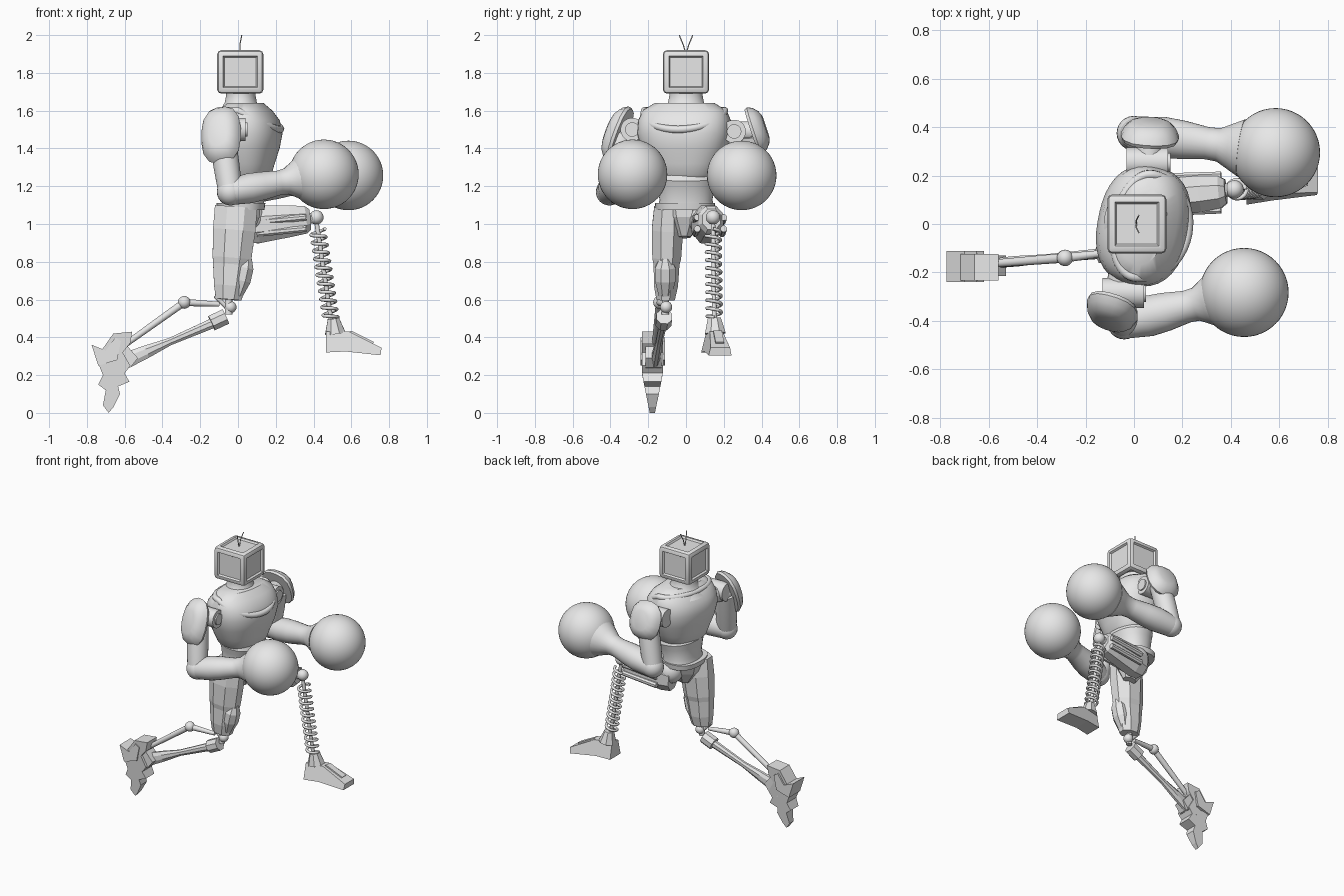
import bpy, bmesh, math
from mathutils import Vector

default = bpy.data.objects.get("Cube")
if default:
    bpy.data.objects.remove(default)

grey = bpy.data.materials.new("plain grey")
grey.use_nodes = True
grey.diffuse_color = (.8, .8, .8, 1)
grey.node_tree.nodes["Principled BSDF"].inputs["Base Color"].default_value = (.8, .8, .8, 1)


def finish(name, bm, smooth=True):
    bmesh.ops.recalc_face_normals(bm, faces=bm.faces)
    mesh = bpy.data.meshes.new(name)
    bm.to_mesh(mesh)
    bm.free()
    mesh.materials.append(grey)
    ob = bpy.data.objects.new(name, mesh)
    bpy.context.collection.objects.link(ob)
    if smooth:
        bpy.ops.object.select_all(action='DESELECT')
        ob.select_set(True)
        bpy.context.view_layer.objects.active = ob
        bpy.ops.object.shade_smooth_by_angle(angle=math.radians(35))
    return ob


def loft(name, a, b, sections, n=24, power=2, smooth=True):
    """Rings (t, half width, half height) along a-b; power above 2 gives boxier rings."""
    a, b = Vector(a), Vector(b)
    d = (b - a).normalized()
    ref = Vector((1, 0, 0)) if abs(d.y) > .75 else Vector((0, 1, 0))
    u = (ref - d * ref.dot(d)).normalized()
    v = d.cross(u)
    bm = bmesh.new()
    rings = []
    for t, w, h in sections:
        ring = []
        for i in range(n):
            ang = math.tau * (i + .5) / n
            c, s = math.cos(ang), math.sin(ang)
            k = (abs(c) ** power + abs(s) ** power) ** (-1 / power)
            ring.append(bm.verts.new(a.lerp(b, t) + u * w * k * c + v * h * k * s))
        rings.append(ring)
    for low, high in zip(rings, rings[1:]):
        for i in range(n):
            j = (i + 1) % n
            bm.faces.new((low[i], low[j], high[j], high[i]))
    bm.faces.new(rings[0])
    bm.faces.new(rings[-1])
    return finish(name, bm, smooth)


def rod(name, a, b, r, end=None, n=16, **kw):
    end = end or r
    return loft(name, a, b, [(0, r, r), (1, end, end)], n, **kw)


def ball(name, centre, r, n=24):
    bm = bmesh.new()
    bmesh.ops.create_uvsphere(bm, u_segments=n * 2, v_segments=n, radius=r)
    bmesh.ops.translate(bm, verts=bm.verts, vec=centre)
    return finish(name, bm)


def slab(name, outline, span):
    """Side outline in x and z, given its y extent by span(x, z)."""
    bm = bmesh.new()
    sides = [[bm.verts.new((x, span(x, z)[k], z)) for x, z in outline] for k in (0, 1)]
    bm.faces.new(sides[0])
    bm.faces.new(sides[1])
    for i in range(len(outline)):
        p, q = sides
        bm.faces.new((p[i - 1], p[i], q[i], q[i - 1]))
    return finish(name, bm, False)


def tube(name, points, r, cyclic=False):
    curve = bpy.data.curves.new(name, 'CURVE')
    curve.dimensions = '3D'
    curve.bevel_depth = r
    curve.bevel_resolution = 2
    curve.use_fill_caps = True
    spline = curve.splines.new('POLY')
    spline.points.add(len(points) - 1)
    for point, co in zip(spline.points, points):
        point.co = (*co, 1)
    spline.use_cyclic_u = cyclic
    spline.use_smooth = True
    curve.materials.append(grey)
    ob = bpy.data.objects.new(name, curve)
    bpy.context.collection.objects.link(ob)
    bpy.ops.object.select_all(action='DESELECT')
    ob.select_set(True)
    bpy.context.view_layer.objects.active = ob
    bpy.ops.object.convert(target='MESH')
    return bpy.context.object


# Head: bevelled box with a recessed panel on every side
bm = bmesh.new()
bmesh.ops.create_cube(bm, size=1)
for vert in bm.verts:
    vert.co = Vector((vert.co.x * .245 + .012, vert.co.y * .245, vert.co.z * .23 + 1.805))
bmesh.ops.bevel(bm, geom=bm.edges[:], offset=.022, segments=2, affect='EDGES', profile=.5)
panels = [f for f in bm.faces if f.calc_area() > .02]
bmesh.ops.inset_individual(bm, faces=panels, thickness=.014, depth=0)
bmesh.ops.inset_individual(bm, faces=panels, thickness=.01, depth=-.012)
finish("head", bm)
for side in (-1, 1):
    tube("antenna", [(.01, 0, 1.9), (.01, side * .015, 1.95), (.02, side * .036, 2)], .003)

# Neck, chest, collar and waist
loft("neck", (.015, 0, 1.57), (.015, 0, 1.72),
     [(0, .16, .14), (.25, .12, .105), (.5, .095, .085), (.75, .088, .078), (1, .09, .08)], 32)
chest = [loft("chest", (.04, 0, 1.24), (.04, 0, 1.64),
              [(0, .15, .115), (.06, .17, .135), (.2, .195, .15), (.4, .23, .175), (.6, .25, .19),
               (.77, .245, .175), (.9, .225, .135), (1, .16, .09)], 40, 2.4)]
collar = []
for i in range(48):
    ang = math.tau * i / 48
    c = math.cos(ang)
    collar.append((.04 + (.185 if c > 0 else .12) * c, .215 * math.sin(ang), 1.6 - .1 * max(c, 0)))
chest.append(tube("collar", collar, .02, True))
for ob in chest:
    ob.rotation_euler.z = math.radians(-11)
loft("abdomen", (.025, 0, 1.09), (.045, 0, 1.28),
     [(0, .15, .115), (.2, .14, .11), (.6, .155, .125), (.8, .165, .135), (1, .15, .12)], 32, 2.3)
loft("hip_belt", (.015, -.005, 1.075), (.015, -.005, 1.11), [(0, .155, .125), (1, .16, .13)], 32, 2.5)
loft("pelvis", (.01, -.01, 1.09), (.03, -.01, .93),
     [(0, .12, .11), (.4, .1, .1), (1, .035, .045)], 8, 3, False)

# Arms: shoulder, pad, upper arm, forearm and glove
arms = {
    "right": dict(joint=(-.04, -.285, 1.5), pad=(-.085, -.34, 1.465), out=(-.3, -.9, .33), size=(.11, .16),
                  elbow=(-.04, -.405, 1.17), glove=(.455, -.283, 1.263)),
    "left": dict(joint=(.06, .255, 1.49), pad=(.065, .35, 1.49), out=(.05, .9, .3), size=(.12, .13),
                 elbow=(0, .375, 1.18), glove=(.585, .295, 1.257)),
}
for side, arm in arms.items():
    joint, pad, out = (Vector(arm[k]) for k in ("joint", "pad", "out"))
    x = Vector((.09, 0, 0))
    rod(side + "_shoulder_joint", joint - x, joint + x * .9, .062, n=24)
    rod(side + "_shoulder_hub", joint, joint + x, .038, n=24)
    rod(side + "_shoulder_axle", (joint.x, joint.y * .6, joint.z), pad, .055)
    w, h = arm["size"]
    loft(side + "_shoulder_pad", pad, pad + out * .08,
         [(0, w * .95, h * .95), (.2, w, h), (.55, w * .9, h * .9), (.85, w * .7, h * .7), (1, w * .45, h * .5)],
         16, 2.6)
    loft(side + "_upper_arm", (pad.x, pad.y * .98, 1.47), arm["elbow"],
         [(0, .07, .07), (.5, .072, .07), (1, .065, .065)])
    ball(side + "_elbow", arm["elbow"], .072, 12)
    loft(side + "_forearm", arm["elbow"], arm["glove"],
         [(0, .07, .07), (.2, .085, .08), (.35, .08, .075), (.52, .067, .065), (.6, .07, .07),
          (.68, .095, .095), (.76, .12, .12)])
    ball(side + "_glove", arm["glove"], .184)

# Right leg: faceted thigh and a linkage shin stretched backwards
loft("right_thigh", (-.01, -.095, 1.09), (-.05, -.108, .6),
     [(0, .075, .115), (.25, .085, .115), (.55, .078, .105), (.62, .07, .1), (.85, .065, .085), (1, .05, .07)],
     8, 3, False)
loft("right_knee_guard", (.045, -.11, .82), (0, -.11, .62),
     [(0, .03, .03), (.25, .055, .05), (.6, .055, .05), (1, .035, .025)], 8, 3, False)
ball("right_knee", (-.04, -.105, .56), .032, 12)
rod("knee_pin", (-.05, -.108, .62), (-.05, -.11, .52), .02)
rod("knee_socket", (-.065, -.115, .51), (-.14, -.12, .475), .042, power=4, smooth=False, n=8)
rod("knee_strut", (-.04, -.108, .54), (-.12, -.115, .62), .012)
loft("shin_bar", (-.11, -.12, .485), (-.61, -.165, .27),
     [(0, .022, .028), (.5, .018, .02), (.75, .022, .035), (1, .02, .045)], 8, 3, False)
rod("upper_link", (-.1, -.118, .575), (-.285, -.14, .585), .013, .02)
ball("link_hinge", (-.285, -.14, .585), .034, 10)
rod("rear_link", (-.285, -.14, .585), (-.6, -.165, .36), .02, .016)

# Right foot: toes pointing down
slab("right_foot", [(-.73, .32), (-.66, .42), (-.56, .43), (-.57, .37), (-.61, .32), (-.57, .25), (-.6, .21),
                    (-.575, .165), (-.635, .14), (-.625, .1), (-.66, .03), (-.685, 0), (-.715, .04),
                    (-.7, .12), (-.74, .15), (-.715, .2), (-.735, .25)],
     lambda x, z: (-.178 - min(.055, .014 + .2 * z), -.178 + min(.055, .014 + .2 * z)))
slab("right_heel_fin", [(-.775, .36), (-.7, .33), (-.65, .4), (-.62, .38), (-.64, .28), (-.74, .25)],
     lambda x, z: (-.24, -.112))
slab("right_ankle_block", [(-.66, .33), (-.6, .37), (-.53, .29), (-.57, .24), (-.64, .22)],
     lambda x, z: (-.215, -.13))

# Left leg: raised thigh with long ridges
loft("left_thigh", (.03, .1, .99), (.38, .135, 1.025),
     [(0, .07, .09), (.2, .08, .102), (.7, .077, .085), (.93, .068, .075), (1, .05, .055)], 8, 3, False)
for y in (.05, .19):
    for z in (.95, 1.01):
        rod("thigh_ridge", (.1, y, z), (.36, y + .01, z + .025), .02, .018, n=8, smooth=False)
ball("left_hip", (.06, .09, 1.03), .085, 14)
ball("left_knee", (.415, .143, 1.035), .038, 14)
rod("left_knee_pin", (.37, .14, 1.03), (.42, .143, 1.03), .028)

# Left shin: coil spring around a thin rod
top, bottom = Vector((.417, .143, 1.0)), Vector((.495, .15, .48))
rod("spring_rod", top, bottom, .012)
coil = []
turns, steps = 11, 18
for i in range(turns * steps + 1):
    ang = math.tau * i / steps
    offset = Vector((math.cos(ang), math.sin(ang), .15 * math.cos(ang))) * .038
    coil.append(top.lerp(bottom, .06 + .9 * i / (turns * steps)) + offset)
tube("shin_spring", coil, .009)

# Left foot: ankle cup and wedge
loft("left_ankle", (.515, .155, .42), (.505, .15, .5), [(0, .055, .055), (1, .035, .03)], 8, 4, False)
slab("left_foot", [(.465, .32), (.57, .325), (.755, .305), (.76, .345), (.59, .43), (.465, .43)],
     lambda x, z: (.08 + .15 * (x - .465) + .25 * (z - .32), .2 + .13 * (x - .465) - .2 * (z - .32)))
slab("left_foot_ridge", [(.53, .41), (.6, .435), (.72, .375), (.7, .35)],
     lambda x, z: (.135 + .1 * (x - .5), .18 + .1 * (x - .5)))
